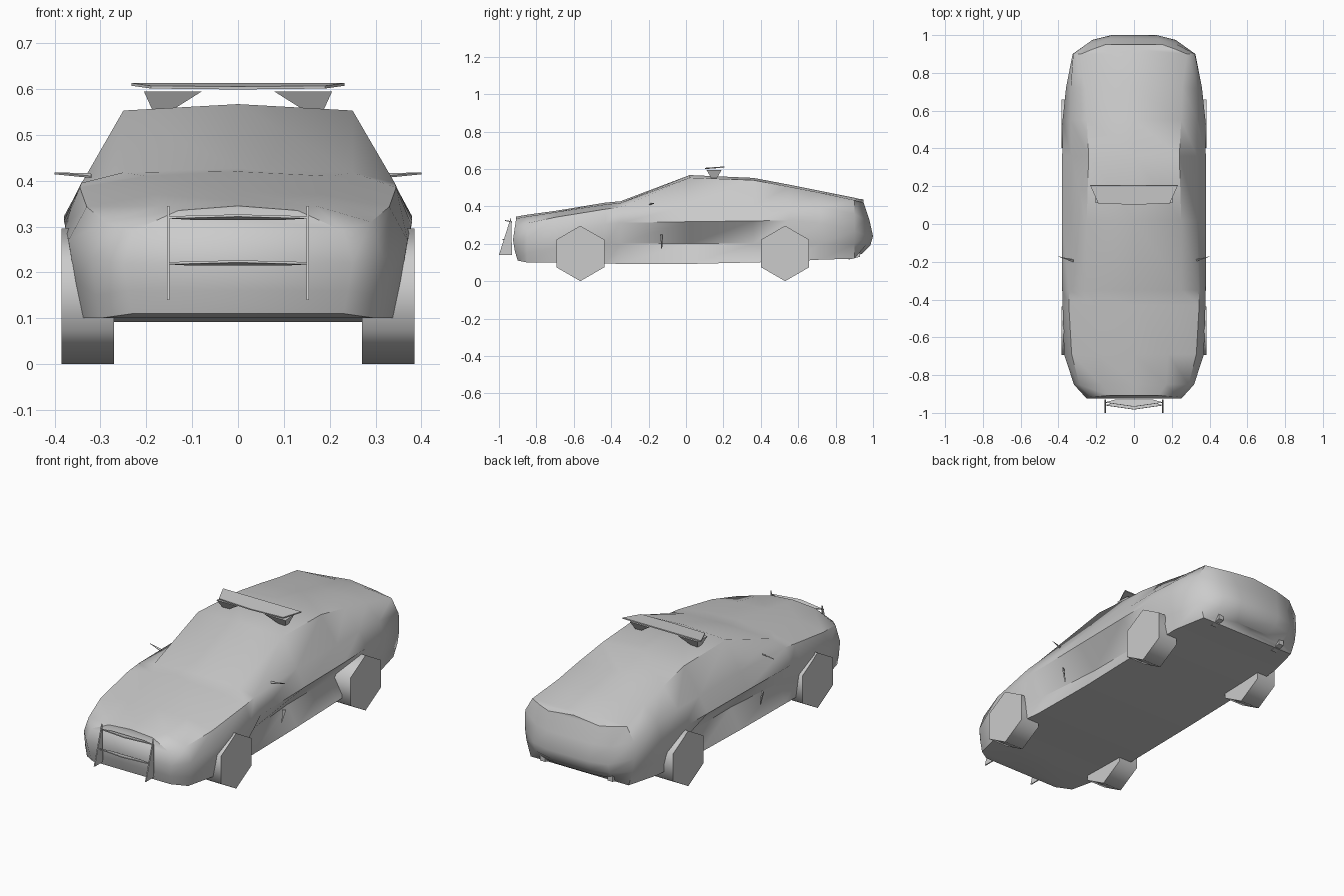
import bpy, bmesh, math
from mathutils import Matrix, Vector

cube = bpy.data.objects.get("Cube")
if cube:
    bpy.data.objects.remove(cube, do_unlink=True)

GREY = (0.6, 0.6, 0.6, 1)
paint = bpy.data.materials.new("light_grey")
paint.use_nodes = True
paint.diffuse_color = GREY
for node in paint.node_tree.nodes:
    if node.type == 'BSDF_PRINCIPLED':
        node.inputs["Base Color"].default_value = GREY


def finish(bm, name, angle=50):
    """Turn a bmesh into a named, painted, smooth-shaded object."""
    bmesh.ops.recalc_face_normals(bm, faces=bm.faces)
    mesh = bpy.data.meshes.new(name)
    bm.to_mesh(mesh)
    bm.free()
    mesh.materials.append(paint)
    obj = bpy.data.objects.new(name, mesh)
    bpy.context.collection.objects.link(obj)
    bpy.ops.object.select_all(action='DESELECT')
    obj.select_set(True)
    bpy.context.view_layer.objects.active = obj
    bpy.ops.object.shade_smooth_by_angle(angle=math.radians(angle))
    return obj


def plate(name, outline, thickness):
    """Extrude a flat outline, centred on its own plane."""
    bm = bmesh.new()
    pts = [Vector(p) for p in outline]
    normal = (pts[1] - pts[0]).cross(pts[2] - pts[0]).normalized()
    face = bm.faces.new([bm.verts.new(p - normal * thickness / 2) for p in pts])
    side = bmesh.ops.extrude_face_region(bm, geom=[face])["geom"]
    moved = [g for g in side if isinstance(g, bmesh.types.BMVert)]
    bmesh.ops.translate(bm, verts=moved, vec=normal * thickness)
    return finish(bm, name, 30)


def loft(name, sections):
    """Skin half sections of (x, y, z), mirrored across x = 0."""
    bm = bmesh.new()
    rings = []
    for half in sections:
        other = [(-x, y, z) for x, y, z in half[-2:0:-1]]
        rings.append([bm.verts.new(p) for p in half + other])
    count = len(rings[0])
    for a, b in zip(rings, rings[1:]):
        for i in range(count):
            j = (i + 1) % count
            bm.faces.new((a[i], a[j], b[j], b[i]))
    # Close each end with strips running from side to side
    for ring in (rings[0], rings[-1]):
        last = count // 2
        for i in range(last):
            corners = [ring[i], ring[i + 1], ring[-i - 1], ring[-i]]
            bm.faces.new(list(dict.fromkeys(corners)))
    return finish(bm, name)


def section(y, sill, side, belt, shoulder, roof, top, lean=(0,) * 5):
    """Half section from the bottom centre up to the top centre."""
    pts = [(0, sill[1])] + [sill, side, belt, shoulder, roof] + [(0, top)]
    shift = (lean[0],) + tuple(lean) + (lean[-1],)
    return [(x, y + dy, z) for (x, z), dy in zip(pts, shift)]


# Body, front to back, with hollowed doors between the wheels
door = (.28, .2)
tail = (-.06, -.015, 0, -.02, -.05)
loft("body", [
    section(-.92, (.23, .11), (.24, .16), (.25, .22), (.23, .29), (.13, .335), .345, (.02, .005, -.005, .005, .012)),
    section(-.85, (.30, .10), (.31, .15), (.318, .23), (.29, .31), (.17, .345), .355),
    section(-.69, (.338, .10), (.355, .18), (.37, .27), (.33, .343), (.18, .37), .377),
    section(-.43, (.345, .095), (.36, .2), (.378, .305), (.345, .385), (.2, .41), .42),
    section(-.35, (.34, .092), (.31, .2), (.38, .312), (.342, .395), (.25, .418), .427),
    section(.02, (.335, .092), door, (.38, .318), (.335, .405), (.25, .553), .567),
    section(.36, (.335, .10), door, (.38, .322), (.333, .405), (.24, .54), .552),
    section(.55, (.335, .105), (.33, .2), (.378, .325), (.335, .405), (.25, .505), .516),
    section(.72, (.33, .115), (.35, .2), (.36, .31), (.335, .395), (.255, .472), .482),
    section(.9, (.29, .12), (.315, .2), (.325, .27), (.322, .36), (.28, .433), .446),
    section(.975, (.2, .14), (.22, .19), (.22, .24), (.22, .33), (.22, .425), .44, tail),
    section(1, (.1, .145), (.12, .19), (.12, .24), (.13, .33), (.15, .42), .437, tail),
])

# Six-sided wheels
for end, y in (("front", -.565), ("rear", .53)):
    for hand, s in (("left", 1), ("right", -1)):
        bm = bmesh.new()
        bmesh.ops.create_cone(bm, cap_ends=True, segments=6, radius1=.148,
                              radius2=.148, depth=.115)
        turn = Matrix.Rotation(math.pi / 2, 4, 'Y')
        bmesh.ops.transform(bm, matrix=turn, verts=bm.verts)
        # Stand the hexagon on a corner
        if max(v.co.z for v in bm.verts) < .14:
            bmesh.ops.rotate(bm, verts=bm.verts,
                             matrix=Matrix.Rotation(math.pi / 6, 3, 'X'))
        bmesh.ops.translate(bm, verts=bm.verts, vec=(s * .3275, y, .148))
        finish(bm, f"{end}_{hand}_wheel", 65)

# Roof light bar: a tapered plate above two funnel feet
plate("light_bar", [(-.232, .205, .61), (-.19, .11, .604), (0, .102, .602),
                    (.19, .11, .604), (.232, .205, .61)], .006)
for hand, s in (("left", 1), ("right", -1)):
    bm = bmesh.new()
    upper = [(.08, .11), (.205, .11), (.2, .19), (.085, .19)]
    lower = [(.15, .135), (.185, .135), (.185, .165), (.15, .165)]
    top = [bm.verts.new((s * x, y, .594)) for x, y in upper]
    low = [bm.verts.new((s * x, y, .55)) for x, y in lower]
    bm.faces.new(top)
    bm.faces.new(low)
    for i in range(4):
        j = (i + 1) % 4
        bm.faces.new((top[i], top[j], low[j], low[i]))
    finish(bm, f"light_bar_{hand}_foot", 30)

# Push bar: two upright fins joined by two thin rails
for hand, s in (("left", 1), ("right", -1)):
    x = s * .152
    plate(f"push_bar_{hand}_fin",
          [(x, -.935, .345), (x, -1, .14), (x, -.93, .14)], .006)
for name, y, z in (("upper", -.945, .32), ("lower", -.96, .22)):
    plate(f"push_bar_{name}_rail",
          [(-.155, y, z), (0, y - .022, z + .004), (.155, y, z),
           (.1, y + .015, z - .003), (-.1, y + .015, z - .003)], .005)

# Small trim on both sides
for hand, s in (("left", 1), ("right", -1)):
    plate(f"{hand}_mirror", [(s * .32, -.2, .408), (s * .4, -.172, .416),
                             (s * .32, -.19, .414)], .005)
    plate(f"{hand}_door_handle", [(s * .35, -.13, .175), (s * .372, -.125, .25),
                                  (s * .355, -.135, .25)], .006)
    plate(f"{hand}_exhaust", [(s * .2, .87, .115), (s * .2, .93, .13),
                              (s * .2, .93, .16), (s * .2, .87, .15)], .03)
